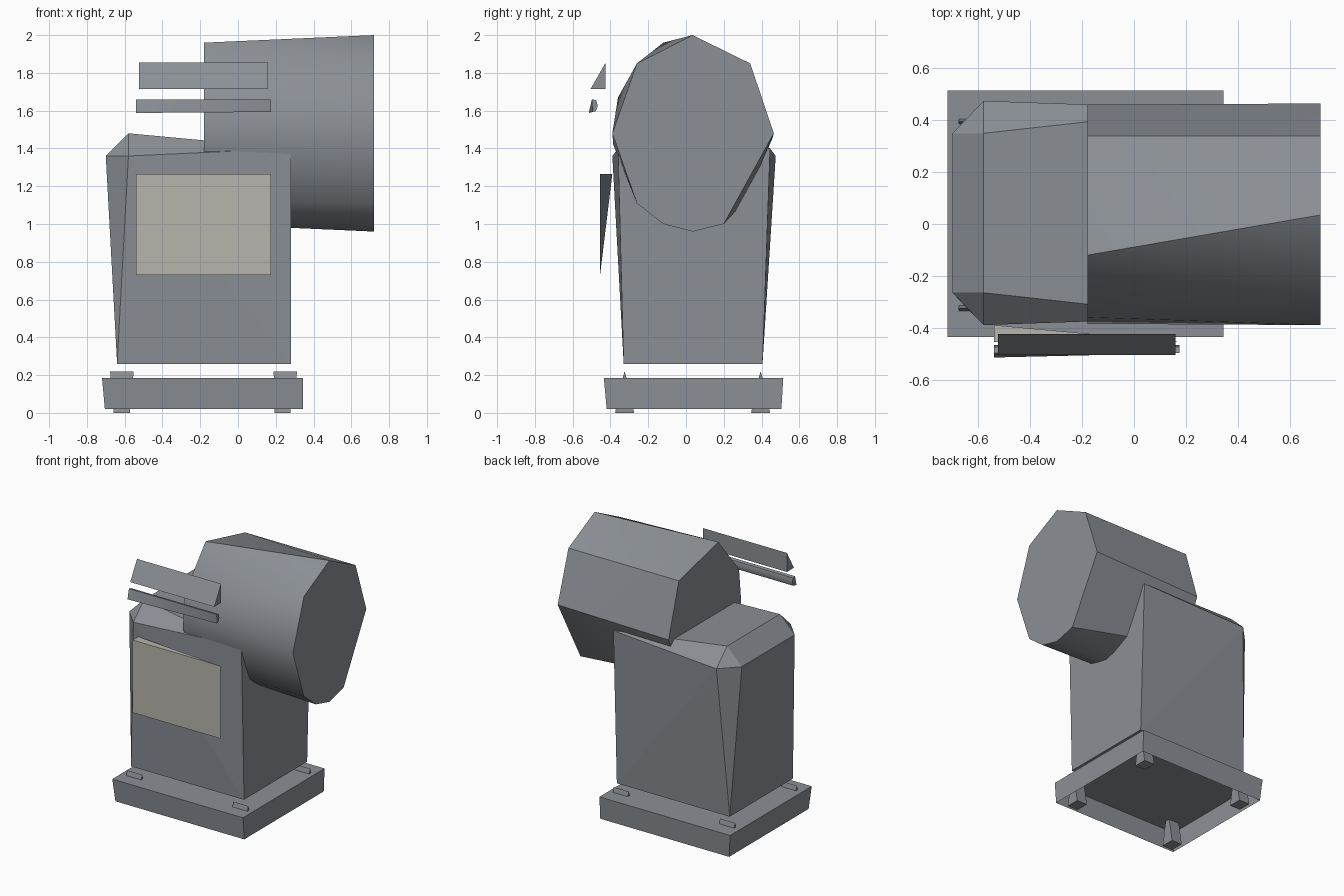
import bpy, bmesh, math

cube = bpy.data.objects.get("Cube")
if cube:
    bpy.data.objects.remove(cube, do_unlink=True)


def material(name, rgb):
    m = bpy.data.materials.new(name)
    m.use_nodes = True
    m.diffuse_color = (*rgb, 1)
    m.node_tree.nodes["Principled BSDF"].inputs["Base Color"].default_value = (*rgb, 1)
    return m


grey = material("blue_grey", (0.26, 0.28, 0.305))
tan = material("tan_panel", (0.48, 0.46, 0.42))


def solid(name, points, open_bottom=False, smooth=0):
    """Faceted convex part spanning the given corner points."""
    bm = bmesh.new()
    for p in points:
        bm.verts.new(p)
    bmesh.ops.convex_hull(bm, input=bm.verts)
    bmesh.ops.dissolve_limit(bm, angle_limit=math.radians(0.5),
                             verts=bm.verts, edges=bm.edges)
    bmesh.ops.recalc_face_normals(bm, faces=bm.faces)
    if open_bottom:
        down = [f for f in bm.faces if f.normal.z < -0.9]
        bmesh.ops.delete(bm, geom=down, context="FACES")
    mesh = bpy.data.meshes.new(name)
    bm.to_mesh(mesh)
    bm.free()
    mesh.materials.append(grey)
    ob = bpy.data.objects.new(name, mesh)
    bpy.context.collection.objects.link(ob)
    if smooth:
        bpy.ops.object.select_all(action="DESELECT")
        ob.select_set(True)
        bpy.context.view_layer.objects.active = ob
        bpy.ops.object.shade_smooth_by_angle(angle=math.radians(smooth))
    return ob


def rect(x0, x1, y0, y1, z):
    return [(x, y, z) for x in (x0, x1) for y in (y0, y1)]


def along_x(x, profile):
    return [(x, y, z) for y, z in profile]


# Plinth: flared box, open underneath
solid("plinth", rect(-0.705, 0.345, -0.42, 0.505, 0.02)
      + rect(-0.72, 0.345, -0.435, 0.515, 0.185), open_bottom=True)

# Feet under the plinth and wedge clips above it
for side, fx, cx in (("left", 0.235, 0.25), ("right", -0.615, -0.615)):
    for end, y in (("front", -0.325), ("back", 0.395)):
        solid(f"{end}_{side}_foot",
              rect(fx - 0.043, fx + 0.043, y - 0.05, y + 0.05, 0)
              + rect(fx - 0.043, fx + 0.043, y - 0.02, y + 0.02, 0.18))
        solid(f"{end}_{side}_clip",
              rect(cx - 0.06, cx + 0.06, y - 0.01, y + 0.01, 0.185)
              + [(cx - 0.062, y, 0.22), (cx + 0.062, y, 0.22)])

# Cabinet: widening upward, with cut corners on the low side
cabinet = rect(-0.64, 0.28, -0.33, 0.405, 0.26)
for outer, inner, end in ((-0.39, -0.265, -0.36), (0.475, 0.35, 0.445)):
    cabinet += [(-0.58, outer, 1.36), (-0.70, inner, 1.36),
                (-0.58, inner, 1.48), (0.28, end, 1.40)]
solid("cabinet", cabinet)

# Drum: irregular faceted cylinder lying along x
outer_end = [(0.035, 2.0), (0.34, 1.85), (0.465, 1.48), (0.2, 1.0), (0.035, 0.96),
             (-0.12, 1.0), (-0.26, 1.11), (-0.39, 1.48), (-0.26, 1.85)]
inner_end = [(-0.12, 1.96), (0.34, 1.85), (0.46, 1.46), (0.32, 1.13), (0.035, 1.0),
             (-0.12, 1.03), (-0.26, 1.13), (-0.385, 1.42), (-0.36, 1.67)]
solid("drum", along_x(0.72, outer_end) + along_x(-0.18, inner_end), smooth=30)

# Front panel: tan sheet tapering back to one upper corner
panel = solid("front_panel", [(x, -0.455, z) for x in (-0.54, 0.175) for z in (0.73, 1.265)]
              + [(-0.54, -0.39, 1.265)])
panel.data.materials.append(tan)
for f in panel.data.polygons:
    f.material_index = int(f.normal.y < -0.9 or f.normal.z > 0.9)

# Hood: triangular bar
hood = [(-0.505, 1.715), (-0.425, 1.855), (-0.425, 1.715)]
solid("hood_bar", along_x(-0.525, hood) + along_x(0.16, hood))

# Rail: half-round bar, slightly tapered
rail = [(-0.498, 1.66), (-0.475, 1.655), (-0.467, 1.625), (-0.478, 1.597)]
solid("rail_bar", along_x(-0.54, rail + [(-0.515, 1.588)])
      + along_x(0.175, rail + [(-0.495, 1.593)]), smooth=50)
